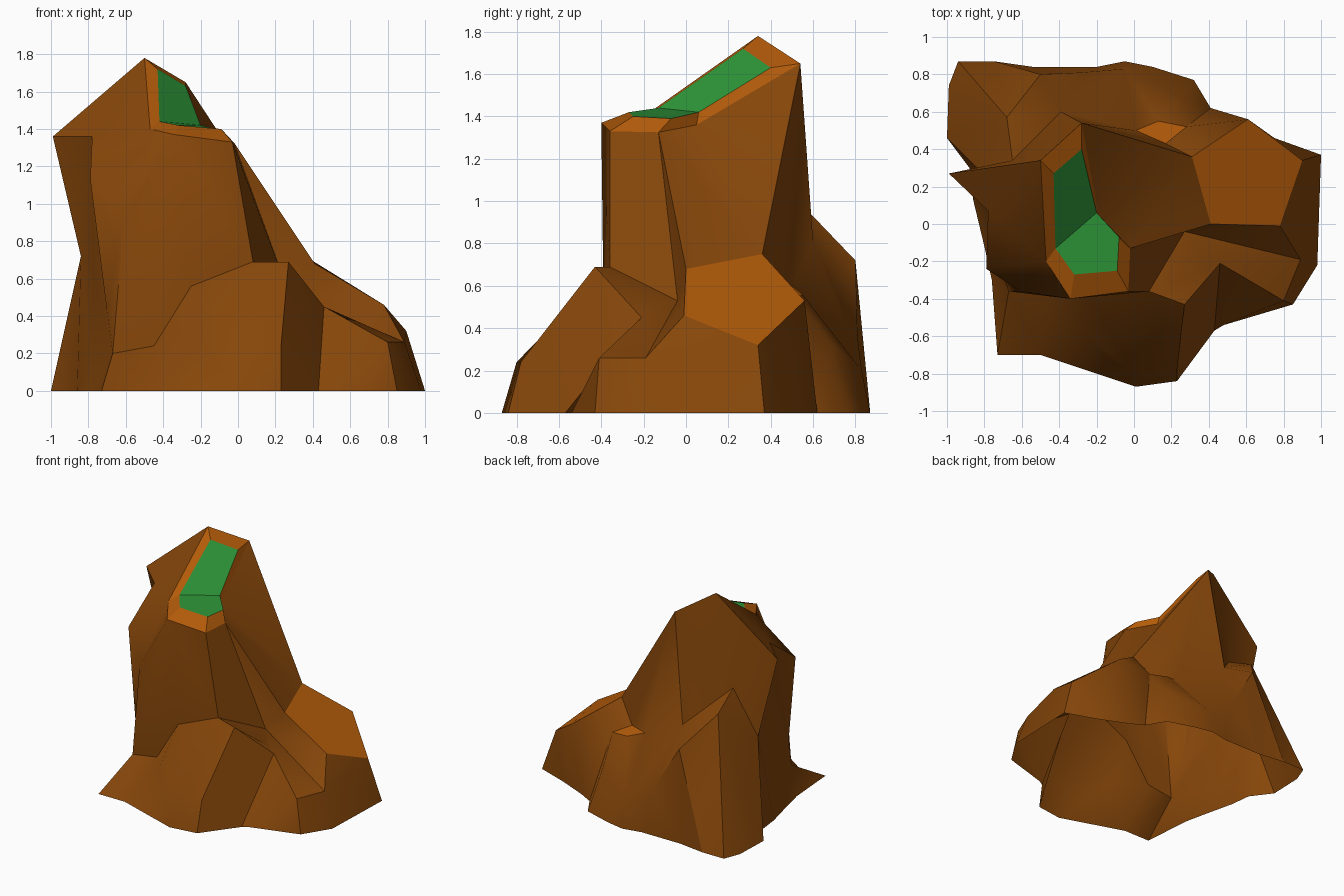
import bpy, bmesh, math
from mathutils import Vector

if "Cube" in bpy.data.objects:
    bpy.data.objects.remove(bpy.data.objects["Cube"])

def material(name, rgb):
    m = bpy.data.materials.new(name)
    m.diffuse_color = (*rgb, 1)
    m.use_nodes = True
    m.node_tree.nodes["Principled BSDF"].inputs["Base Color"].default_value = m.diffuse_color
    return m

BROWN = material("brown rock", (0.24, 0.062, 0.003))
ORANGE = material("orange ledge", (0.45, 0.105, 0.003))
GREEN = material("green grass", (0.027, 0.30, 0.04))

# Key points shared by neighbouring parts, grouped by area
P = {}

# outline on the ground, counter-clockwise from the front left toe
foot = [(-.73, -.70), (-.50, -.70), (.01, -.87), (.23, -.84), (.43, -.57),
        (.48, -.54), (.85, -.43), (.98, -.22), (1, .37), (.75, .46),
        (.52, .56), (.41, .62), (.32, .77), (.10, .84), (-.05, .87),
        (-.20, .84), (-.54, .84), (-.75, .87), (-.94, .87), (-.99, .74),
        (-1, .46), (-.88, .30), (-.86, .13), (-.80, -.12), (-.76, -.30)]
for i, (x, y) in enumerate(foot):
    P[f"f{i}"] = (x, y, 0)

# outer rim and grass outline on the summit, matching point for point
rim = [(-.50, .34, 1.78), (-.47, -.20, 1.40), (-.34, -.40, 1.37), (-.03, -.36, 1.33),
       (-.02, -.13, 1.325), (-.19, .05, 1.36), (-.28, .54, 1.65)]
grass = [(-.43, .27, 1.72), (-.42, -.13, 1.44), (-.32, -.27, 1.42), (-.09, -.25, 1.40),
         (-.08, -.07, 1.39), (-.20, .06, 1.42), (-.28, .40, 1.63)]
for i in range(7):
    P[f"r{i}"] = rim[i]
    P[f"g{i}"] = grass[i]

# west overhang with recessed wall and low foot
P.update(W=(-.65, .34, 1.07), P=(-.99, .27, 1.36), M=(-.78, .07, 1.36),
         N=(-.79, -.24, 1.13), O=(-.61, -.36, .91), Q=(-.84, .30, .72),
         Q2=(-.77, .06, .65), Q3=(-.70, -.28, .42), V1=(-.79, .04, .15),
         T=(-.67, -.36, .20), R=(-.45, -.37, .24))
# front spur and gully
P.update(S=(.08, -.36, .69), S2=(-.25, -.39, .56), E=(.27, -.43, .69),
         D0=(-.28, -.57, .30), D1=(.01, -.80, .24), D2=(.23, -.78, .24),
         U=(.27, -.04, .53), I1=(.39, -.23, .52), I2=(.46, -.21, .45),
         Z1=(.80, -.41, .26), Z2=(.89, -.19, .26))
# east ledge
P.update(K=(.41, 0, .68), J=(.31, .36, .75), L1=(.78, -.01, .46),
         L2=(.90, .34, .32), L3=(.61, .56, .53))
# back buttress and its small ledge
P.update(Xa=(.17, .43, .59), Xb=(.01, .50, .60), Xc=(.13, .55, .56), Xd=(.28, .52, .54),
         X1=(.25, .68, .33), Y=(-.39, .60, .81), B1=(-.05, .83, .20),
         B3=(-.28, .81, .36), B2=(-.50, .80, .72), V=(-.68, .57, .96))

def shell(name, faces, mat, smooth=40):
    """Open surface from face outlines, e.g. 'A B C; C B D'."""
    bm = bmesh.new()
    verts = {}
    for face in faces.split(";"):
        loop = []
        for key in face.split():
            if key not in verts:
                verts[key] = bm.verts.new(P[key])
            loop.append(verts[key])
        bm.faces.new(loop)
    bmesh.ops.recalc_face_normals(bm, faces=bm.faces)
    # make the open shell face outwards
    c = Vector((0, 0, .2))
    if sum(f.normal.dot(f.calc_center_median() - c) * f.calc_area() for f in bm.faces) < 0:
        bmesh.ops.reverse_faces(bm, faces=bm.faces)
    me = bpy.data.meshes.new(name)
    bm.to_mesh(me)
    bm.free()
    me.materials.append(mat)
    ob = bpy.data.objects.new(name, me)
    bpy.context.collection.objects.link(ob)
    bpy.context.view_layer.objects.active = ob
    ob.select_set(True)
    bpy.ops.object.shade_smooth_by_angle(angle=math.radians(smooth))
    ob.select_set(False)
    return ob

# Summit: grass slope and flat, orange rim around them
shell("summit_grass", "g0 g1 g5 g6; g1 g2 g3 g4 g5", GREEN, 5)
shell("summit_rim", ";".join(f"r{i} r{(i+1)%7} g{(i+1)%7} g{i}" for i in range(7)), ORANGE, 5)

# Orange ledges
shell("east_ledge", "K L1 L2 L3 J", ORANGE)
shell("back_ledge", "Xa Xd Xc Xb", ORANGE)

# Rock walls
spire = ("r0 P M r1; r1 M N; r1 N O r2; r2 O T R; r2 R S2; r2 S2 S r3; r3 S U r4; r4 U K;"
         "r4 K J r5; r5 J r6; r6 J Xa; r6 Xa Xb; r6 Xb Y; r6 Y W; r0 r6 W; r0 W P;")
west_wall = ("P W Q; W V Q; W Y V; P M Q; M Q2 Q; M N Q3 Q2; N O Q3; O T Q3;"
             "Q f21 f22; Q f22 V1 Q2; Q2 V1 T Q3; V1 f22 f23; V1 f23 f24 T;"
             "V f18 f19; V f19 f20 Q; Q f20 f21;")
front_spur = ("T f24 f0; T f0 f1 R; R f1 D0; R D0 S2; S2 D0 D1 S; D0 f1 f2 D1;"
              "S D1 D2 E; D1 f2 f3 D2; E D2 f3 f4;"
              "E f4 I2; E I2 I1; I2 f4 f5 Z1; Z1 f5 f6; Z1 f6 f7 Z2;"
              "S E I1 U; U I1 I2; U I2 Z2; I2 Z1 Z2; U Z2 L1; U L1 K;")
east_wall = "L1 Z2 L2; Z2 f7 f8 L2; L2 f8 f9 L3; L3 f9 f10;"
back_wall = ("J L3 Xd Xa; L3 f10 f11 Xd; Xd f11 X1; Xd X1 Xc; X1 f11 f12; X1 f12 f13;"
             "X1 f13 B1; Xc X1 B1; Xb Xc B1; Xb B1 Y; B1 f13 f14; B1 f14 f15 B3;"
             "B3 f15 f16 B2; Y B1 B3; Y B3 B2; Y B2 V; B2 f16 f17; V B2 f17; V f17 f18")
shell("rock_walls", spire + west_wall + front_spur + east_wall + back_wall, BROWN)
